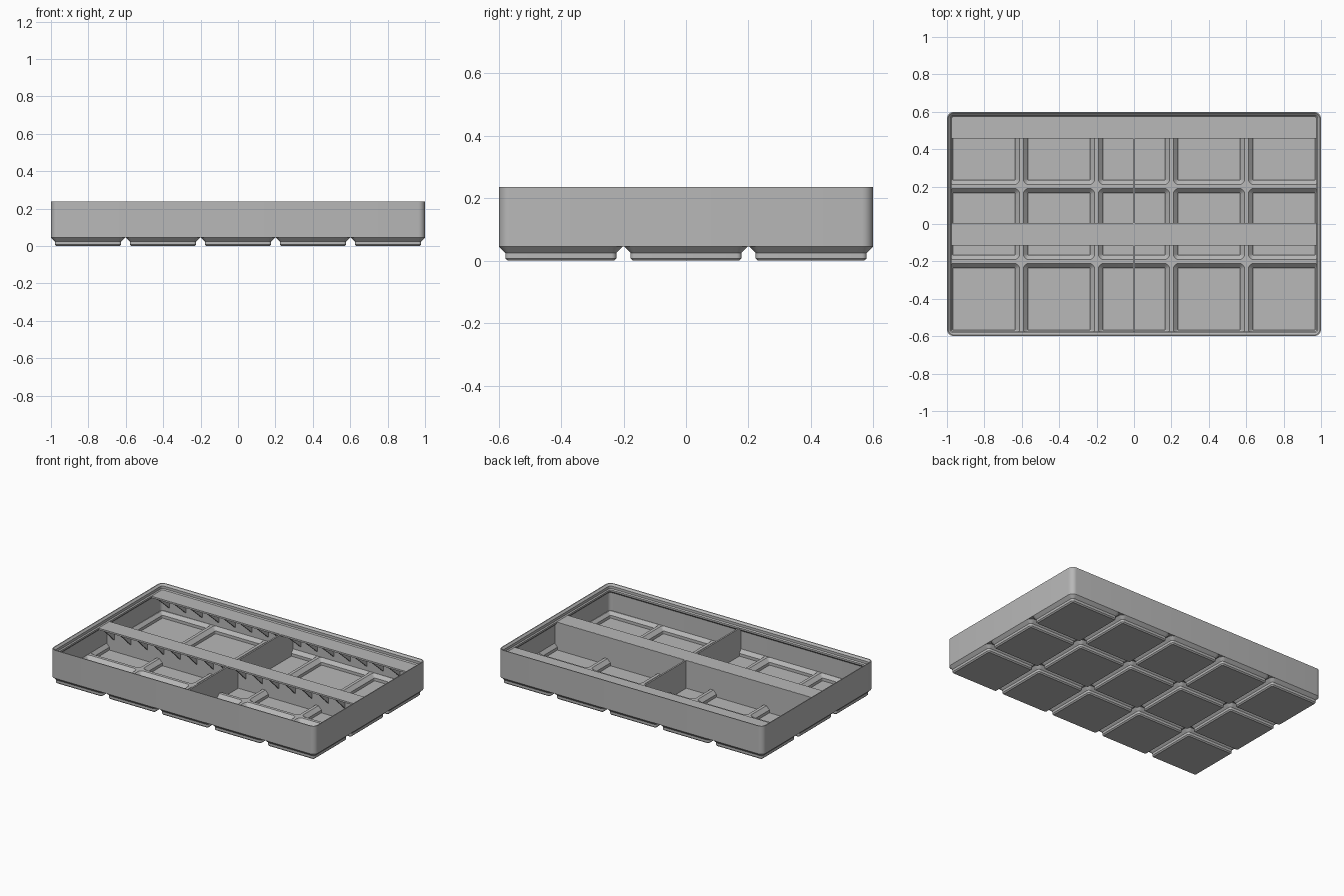
import bpy, bmesh, math
from mathutils import Vector

cube = bpy.data.objects.get("Cube")
if cube:
    bpy.data.objects.remove(cube)

PITCH = 0.401            # grid cell spacing
HX, HY, R = 1.0, 0.599, 0.036   # half sizes and corner radius of the tray
WALL = 0.0115
COLS, ROWS = (-2, -1, 0, 1, 2), (-1, 0, 1)

grey = bpy.data.materials.new("plain grey")
grey.use_nodes = True
grey.diffuse_color = (0.48, 0.48, 0.48, 1)
grey.node_tree.nodes["Principled BSDF"].inputs["Base Color"].default_value = grey.diffuse_color


def finish(bm, name):
    mesh = bpy.data.meshes.new(name)
    bm.to_mesh(mesh)
    bm.free()
    mesh.materials.append(grey)
    obj = bpy.data.objects.new(name, mesh)
    bpy.context.collection.objects.link(obj)
    bpy.ops.object.select_all(action='DESELECT')
    obj.select_set(True)
    bpy.context.view_layer.objects.active = obj
    bpy.ops.object.shade_smooth_by_angle(angle=math.radians(30))
    return obj


def rounded(hx, hy, r, z, seg=6):
    """Counter-clockwise rounded rectangle."""
    pts = []
    for k, (sx, sy) in enumerate(((1, 1), (-1, 1), (-1, -1), (1, -1))):
        for i in range(seg + 1):
            a = (k + i / seg) * math.pi / 2
            pts.append(Vector((sx * (hx - r) + r * math.cos(a),
                               sy * (hy - r) + r * math.sin(a), z)))
    return pts


def keep_inside(p, inset):
    """Pull a point back inside the tray outline."""
    r = R - inset
    q = Vector((max(R - HX, min(HX - R, p.x)), max(R - HY, min(HY - R, p.y)), p.z))
    d = p - q
    return q + d.normalized() * r if d.length > r else p


def loft(bm, loops, cap_start=False, cap_end=False):
    rings = [[bm.verts.new(p) for p in loop] for loop in loops]
    n = len(rings[0])
    for a, b in zip(rings, rings[1:]):
        for i in range(n):
            j = (i + 1) % n
            bm.faces.new((a[i], a[j], b[j], b[i]))
    if cap_start:
        bm.faces.new(rings[0][::-1])
    if cap_end:
        bm.faces.new(rings[-1])


def prism(bm, profile, axis, start, end):
    """Extrude a (side, z) profile along x or y."""
    def place(s, z, t):
        return (t, s, z) if axis == 'x' else (s, t, z)
    ends = [[bm.verts.new(place(s, z, t)) for s, z in profile] for t in (start, end)]
    n = len(profile)
    faces = [bm.faces.new(ends[0]), bm.faces.new(ends[1][::-1])]
    for i in range(n):
        j = (i + 1) % n
        faces.append(bm.faces.new((ends[0][j], ends[0][i], ends[1][i], ends[1][j])))
    bmesh.ops.recalc_face_normals(bm, faces=faces)


def grid_part(name, levels, inset, cap_start, cap_end):
    """Repeat one lofted square part over every grid cell."""
    bm = bmesh.new()
    for c in COLS:
        for r in ROWS:
            centre = Vector((c * PITCH, r * PITCH, 0))
            loops = [[keep_inside(p + centre, inset) for p in rounded(h, h, rad, z)]
                     for h, rad, z in levels]
            loft(bm, loops, cap_start, cap_end)
    bmesh.ops.remove_doubles(bm, verts=bm.verts, dist=1e-5)
    return finish(bm, name)


# Outer wall, stacking lip and inner wall
bm = bmesh.new()
wall_profile = [(0, 0.0453), (0, 0.2365), (0.006, 0.2365), (0.0181, 0.2244),
                (0.0181, 0.2072), (0.0248, 0.2005), (0.0248, 0.189),
                (WALL, 0.176), (WALL, 0.05)]
loft(bm, [rounded(HX - d, HY - d, R - d, z) for d, z in wall_profile])
finish(bm, "tray_wall")

# Stepped feet below and matching pockets inside
grid_part("feet", [(0.170, 0.0076, 0), (0.1777, 0.0153, 0.0076), (0.1777, 0.0153, 0.0248),
                   (0.198, 0.0356, 0.0453), (0.2005, 0.001, 0.0453)], 0, True, False)
grid_part("floor_pockets", [(0.2005, 0.001, 0.053), (0.19, 0.028, 0.053),
                            (0.167, 0.006, 0.03), (0.167, 0.006, 0.0105)], WALL, False, True)


# Divider walls that follow the pockets
def divider(name, cells, axis):
    lower = []
    for c in cells:
        m = c * PITCH
        lower += [(m - 0.193, 0.05), (m - 0.172, 0.029), (m - 0.17, 0.006),
                  (m + 0.17, 0.006), (m + 0.172, 0.029), (m + 0.193, 0.05)]
    profile = lower + [(lower[-1][0], 0.2), (lower[0][0], 0.2)]
    bm = bmesh.new()
    prism(bm, profile, axis, -0.0055, 0.0055)
    finish(bm, name)


divider("cross_divider", ROWS, 'x')
divider("long_divider", COLS, 'y')


# Label shelves with triangular gussets underneath
def shelf(name, front, back):
    bm = bmesh.new()
    prism(bm, [(front, 0.189), (back, 0.189), (back, 0.2005), (front, 0.2005)],
          'x', -0.985, 0.985)
    gusset = [(front + 0.004, 0.19), (back, 0.19), (back, 0.08)]
    for side in (-1, 1):
        for i in range(8):
            x = side * (0.06 + i * 0.125)
            prism(bm, gusset, 'x', x - 0.005, x + 0.005)
    finish(bm, name)


shelf("middle_label_shelf", -0.115, 0.004)
shelf("back_label_shelf", 0.457, 0.59)
